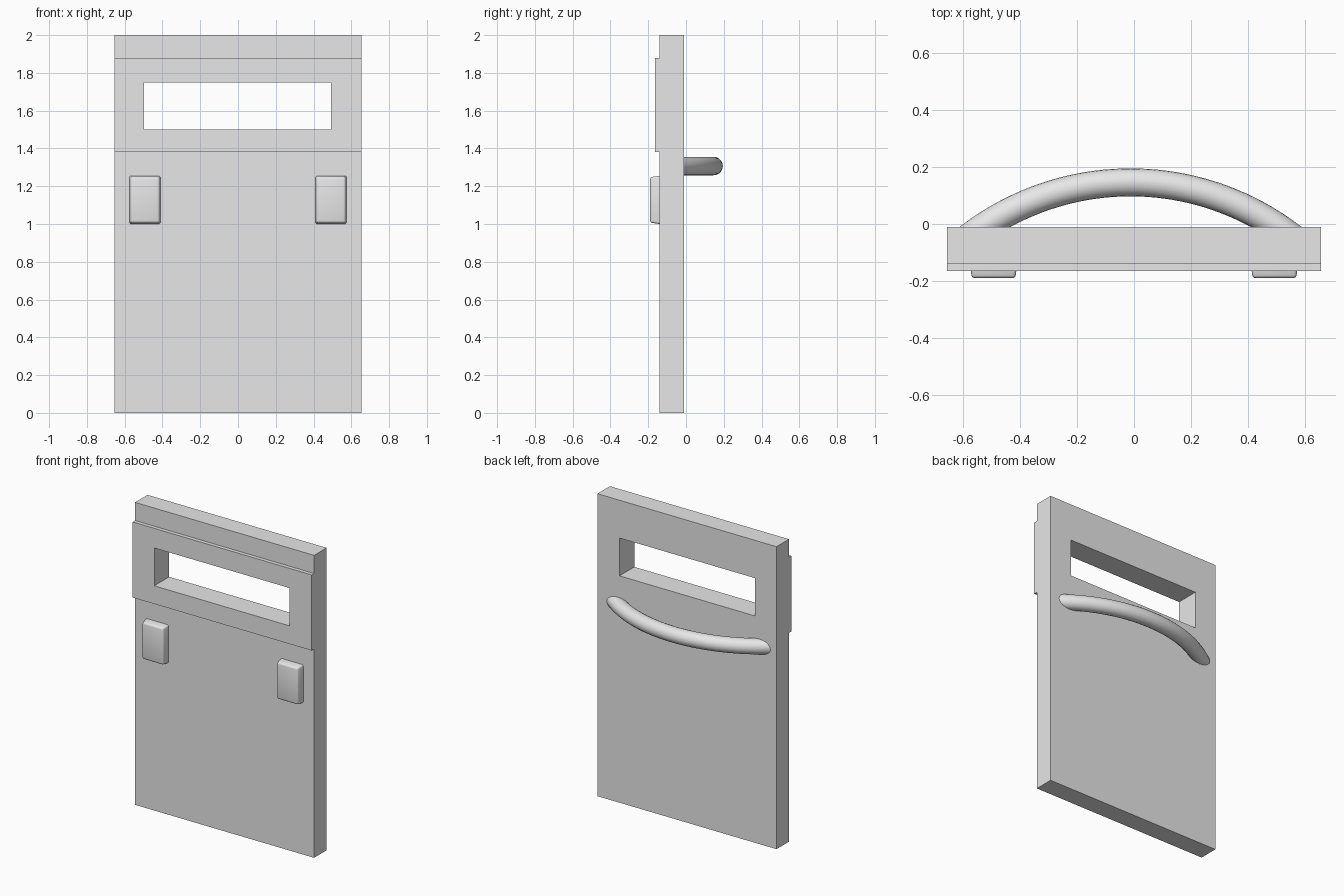
import bpy
import bmesh
import math

if "Cube" in bpy.data.objects:
    bpy.data.objects.remove(bpy.data.objects["Cube"], do_unlink=True)

grey = bpy.data.materials.new("light grey")
grey.use_nodes = True
grey.diffuse_color = (0.8, 0.8, 0.8, 1)
grey.node_tree.nodes["Principled BSDF"].inputs["Base Color"].default_value = (0.8, 0.8, 0.8, 1)


def add_object(name, bm):
    bmesh.ops.recalc_face_normals(bm, faces=bm.faces)
    mesh = bpy.data.meshes.new(name)
    bm.to_mesh(mesh)
    bm.free()
    mesh.materials.append(grey)
    obj = bpy.data.objects.new(name, mesh)
    bpy.context.collection.objects.link(obj)
    return obj


def activate(obj):
    bpy.ops.object.select_all(action="DESELECT")
    obj.select_set(True)
    bpy.context.view_layer.objects.active = obj


def box(x, y, z):
    """Box from (min, max) ranges."""
    bm = bmesh.new()
    bmesh.ops.create_cube(bm, size=1)
    for v in bm.verts:
        v.co = [r[0] if c < 0 else r[1] for c, r in zip(v.co, (x, y, z))]
    return bm


# Shield panel: stepped side profile extruded across the width
HALF, BACK, FRONT, RAISED = 0.655, -0.01, -0.14, -0.165
profile = [(BACK, 0), (BACK, 2), (FRONT, 2), (FRONT, 1.88), (RAISED, 1.88),
           (RAISED, 1.38), (FRONT, 1.38), (FRONT, 0)]
bm = bmesh.new()
side = bm.faces.new([bm.verts.new((-HALF, y, z)) for y, z in profile])
ext = bmesh.ops.extrude_face_region(bm, geom=[side], use_keep_orig=True)
bmesh.ops.translate(bm, vec=(2 * HALF, 0, 0),
                    verts=[e for e in ext["geom"] if isinstance(e, bmesh.types.BMVert)])
panel = add_object("shield_panel", bm)

# Viewing slot cut through the panel
cutter = add_object("slot_cutter", box((-0.497, 0.493), (-0.4, 0.3), (1.5, 1.75)))
cutter.hide_render = True
cut = panel.modifiers.new("slot", "BOOLEAN")
cut.operation = "DIFFERENCE"
cut.solver = "EXACT"
cut.object = cutter
activate(panel)
bpy.ops.object.modifier_apply(modifier=cut.name)
bpy.data.objects.remove(cutter, do_unlink=True)

# Front pads: tapered blocks with softened edges
for name, cx in (("right_pad", -0.4925), ("left_pad", 0.4925)):
    bm = box((cx - 0.085, cx + 0.085), (-0.19, -0.125), (0.998, 1.257))
    for v in bm.verts:
        if v.co.y < -0.15:
            v.co.x = cx + (v.co.x - cx) * 0.9
            v.co.z = 1.1275 + (v.co.z - 1.1275) * 0.93
    pad = add_object(name, bm)
    bevel = pad.modifiers.new("soft edges", "BEVEL")
    bevel.width = 0.011
    bevel.segments = 3
    activate(pad)
    bpy.ops.object.modifier_apply(modifier=bevel.name)
    bpy.ops.object.shade_smooth_by_angle(angle=math.radians(40))

# Rear handle: round tube swept along an arc whose ends sink into the panel
RADIUS, TUBE, STEPS, SIDES = 0.93, 0.049, 40, 20
SPREAD = math.radians(38)
bm = bmesh.new()
rings = []
for i in range(STEPS + 1):
    a = SPREAD * (2 * i / STEPS - 1)
    ring = []
    for j in range(SIDES):
        t = math.tau * j / SIDES
        r = RADIUS + TUBE * math.cos(t)
        ring.append(bm.verts.new((r * math.sin(a) - 0.012,
                                  r * math.cos(a) + 0.146 - RADIUS,
                                  1.307 + TUBE * math.sin(t))))
    rings.append(ring)
for a, b in zip(rings, rings[1:]):
    for j in range(SIDES):
        k = (j + 1) % SIDES
        bm.faces.new((a[j], a[k], b[k], b[j]))
for ring in (rings[0], rings[-1]):
    bm.faces.new(ring)
handle = add_object("rear_handle", bm)
activate(handle)
bpy.ops.object.shade_smooth_by_angle(angle=math.radians(40))
